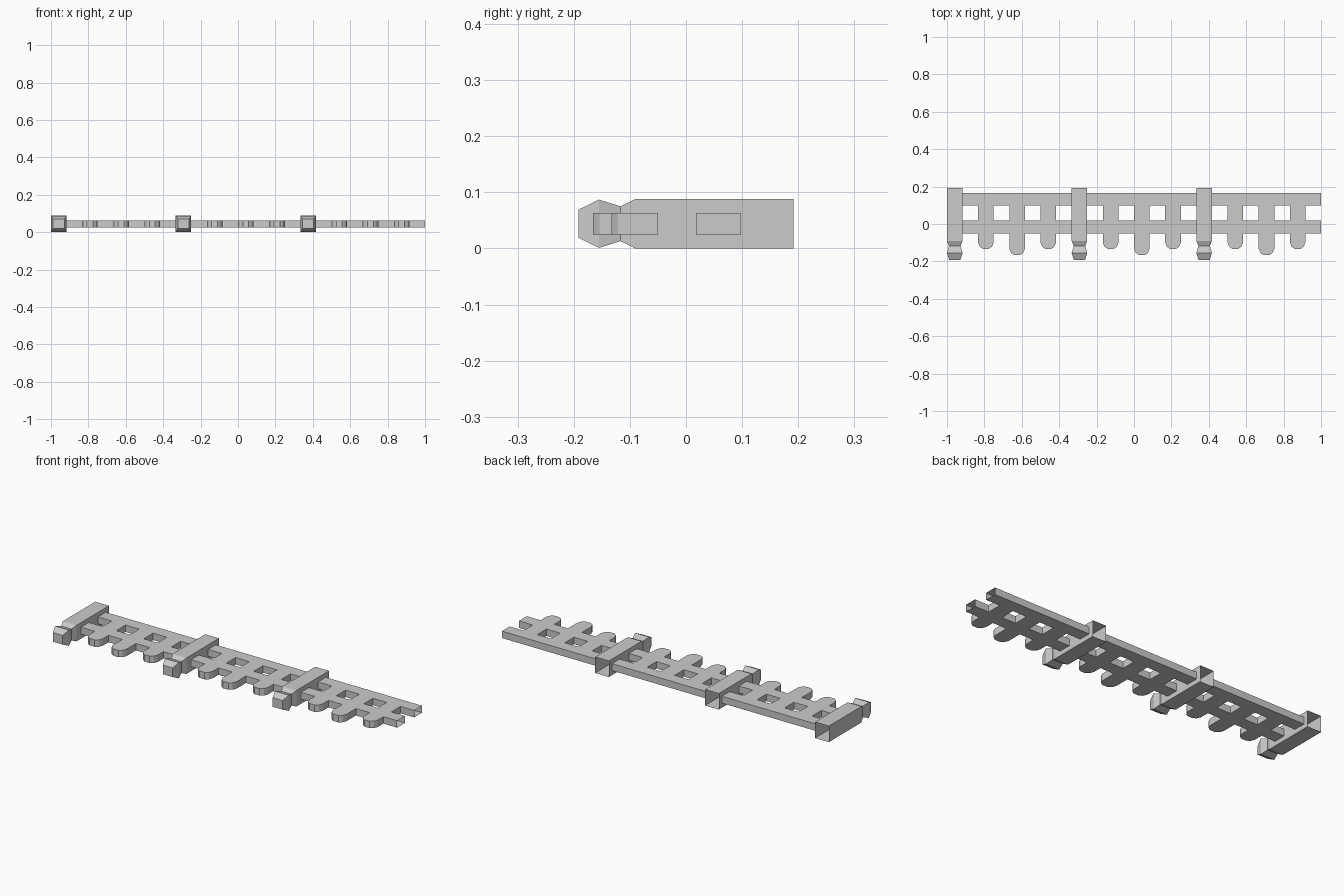
import bpy, bmesh

if "Cube" in bpy.data.objects:
    bpy.data.objects.remove(bpy.data.objects["Cube"])

U = 2 / 24                # column width: posts, pickets and gaps all share it
Z0, Z1 = 0.025, 0.063     # thickness of the rails and pickets
ZC = 0.044                # centre height of the posts


def finish(bm, name):
    bmesh.ops.recalc_face_normals(bm, faces=bm.faces[:])
    me = bpy.data.meshes.new(name)
    bm.to_mesh(me)
    bm.free()
    ob = bpy.data.objects.new(name, me)
    bpy.context.collection.objects.link(ob)
    return ob


def post(name, x0):
    # square rings along the post: (y, half width x, half height z)
    rings = [(0.192, U / 2, 0.044), (-0.09, U / 2, 0.044), (-0.117, 0.031, 0.031),
             (-0.155, 0.043, 0.043), (-0.192, 0.03, 0.025)]
    bm = bmesh.new()
    xc = x0 + U / 2
    loops = []
    for y, hx, hz in rings:
        hx = min(hx, U / 2)
        loops.append([bm.verts.new((xc + sx * hx, y, ZC + sz * hz))
                      for sx, sz in ((-1, -1), (1, -1), (1, 1), (-1, 1))])
    for a, b in zip(loops, loops[1:]):
        for i in range(4):
            j = (i + 1) % 4
            bm.faces.new((a[i], a[j], b[j], b[i]))
    bm.faces.new(loops[-1])          # cap on the top; the foot stays open
    return finish(bm, name)


def panel(name, x0):
    # flat sheet of rails and pickets, then given thickness
    bm = bmesh.new()

    def poly(pts):
        bm.faces.new([bm.verts.new((x, y, Z0)) for x, y in pts])

    def rect(xa, xb, ya, yb):
        poly([(xa, ya), (xb, ya), (xb, yb), (xa, yb)])

    tips = {1: -0.133, 3: -0.166, 5: -0.133}
    for c in range(7):
        xa, xb = x0 + c * U, x0 + (c + 1) * U
        rect(xa, xb, 0.098, 0.165)       # lower rail
        rect(xa, xb, -0.05, 0.018)       # upper rail
        if c in tips:
            t = tips[c]
            rect(xa, xb, 0.018, 0.098)
            poly([(xa, -0.05), (xa, t + 0.034), (xa + 0.009, t + 0.012), (xa + 0.026, t),
                  (xb - 0.026, t), (xb - 0.009, t + 0.012), (xb, t + 0.034), (xb, -0.05)])
    bmesh.ops.remove_doubles(bm, verts=bm.verts[:], dist=1e-4)
    ext = bmesh.ops.extrude_face_region(bm, geom=bm.faces[:], use_keep_orig=True)
    top = [g for g in ext["geom"] if isinstance(g, bmesh.types.BMVert)]
    bmesh.ops.translate(bm, verts=top, vec=(0, 0, Z1 - Z0))
    # rail ends are open
    ends = [f for f in bm.faces
            if any(all(abs(v.co.x - e) < 1e-4 for v in f.verts) for e in (x0, x0 + 7 * U))]
    bmesh.ops.delete(bm, geom=ends, context='FACES')
    return finish(bm, name)


# three repeating fence sections
for i in range(3):
    x = -1 + i * 8 * U
    post(f"fence_post_{i + 1}", x)
    panel(f"fence_panel_{i + 1}", x + U)
